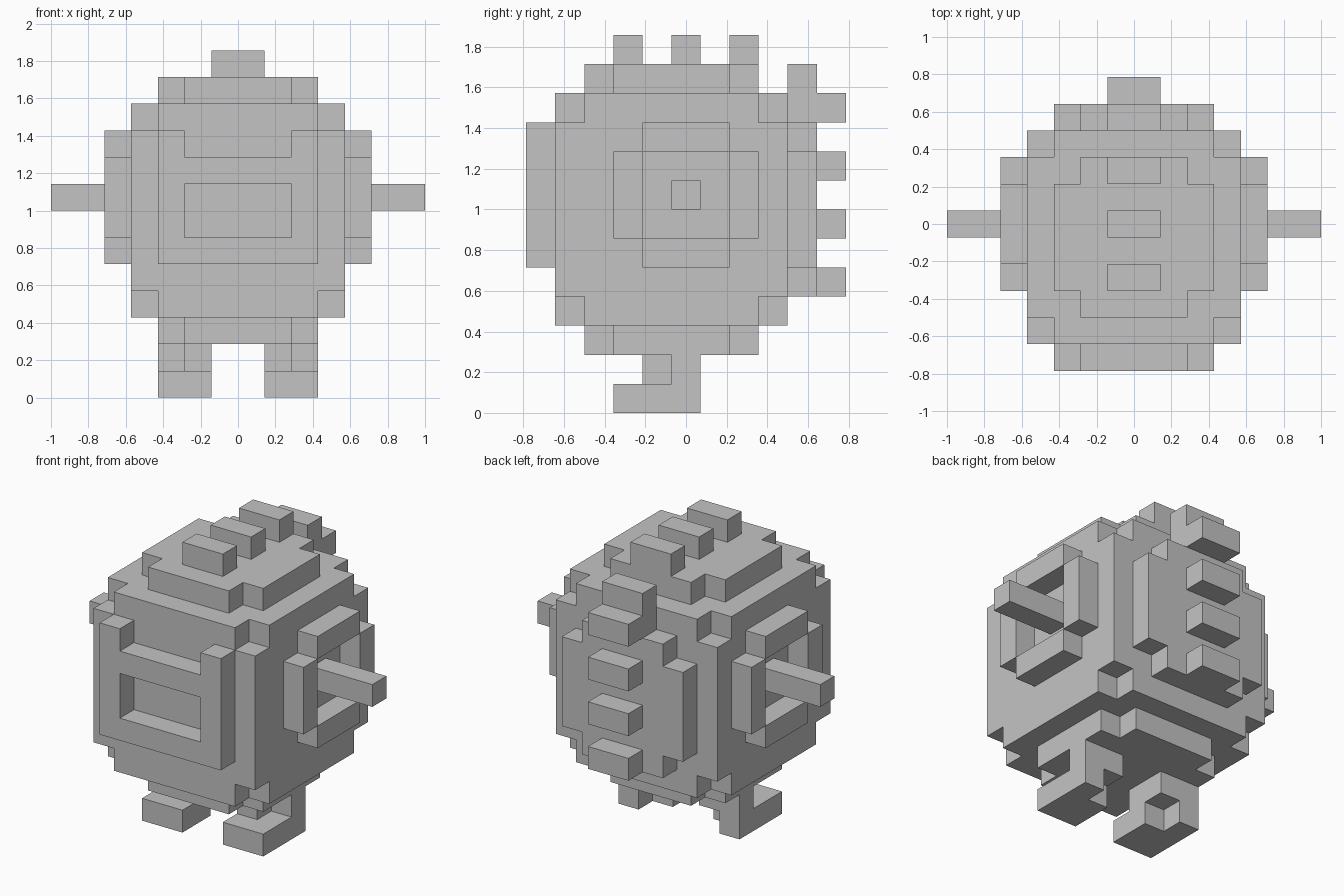
import bpy, bmesh, math
from mathutils import Vector

if "Cube" in bpy.data.objects:
    bpy.data.objects.remove(bpy.data.objects["Cube"])

U = 1 / 7  # edge length of one block

grey = bpy.data.materials.new("plain grey")
grey.diffuse_color = (0.55, 0.55, 0.55, 1)
grey.use_nodes = True
grey.node_tree.nodes["Principled BSDF"].inputs["Base Color"].default_value = grey.diffuse_color

# six block sides: outward direction and the corners that bound it
SIDES = []
for axis in range(3):
    for s in (0, 1):
        n = [0, 0, 0]
        n[axis] = 2 * s - 1
        quad = []
        for a, b in ((0, 0), (1, 0), (1, 1), (0, 1)):
            c = [0, 0, 0]
            c[axis], c[(axis + 1) % 3], c[(axis + 2) % 3] = s, a, b
            quad.append(c)
        SIDES.append((n, quad if s else quad[::-1]))


def cells(box):
    x0, x1, y0, y1, z0, z1 = box
    return {(x, y, z) for x in range(x0, x1) for y in range(y0, y1) for z in range(z0, z1)}


def mirrored(box):
    return (-box[1], -box[0]) + tuple(box[2:])


def part(name, add, cut=()):
    """Block part made of boxes (x0, x1, y0, y1, z0, z1) in block units."""
    solid = set().union(*map(cells, add)).difference(*map(cells, cut))
    bm = bmesh.new()
    verts = {}
    for c in sorted(solid):
        for n, quad in SIDES:
            if tuple(c[i] + n[i] for i in range(3)) in solid:
                continue
            face = []
            for q in quad:
                k = tuple(c[i] + q[i] for i in range(3))
                if k not in verts:
                    verts[k] = bm.verts.new(Vector((k[0], k[1] - 0.5, k[2])) * U)
                face.append(verts[k])
            bm.faces.new(face)
    # merge the flat block faces into large ones
    bmesh.ops.dissolve_limit(bm, angle_limit=math.radians(1), verts=bm.verts[:], edges=bm.edges[:])
    me = bpy.data.meshes.new(name)
    bm.to_mesh(me)
    bm.free()
    me.materials.append(grey)
    ob = bpy.data.objects.new(name, me)
    bpy.context.collection.objects.link(ob)
    return ob


# body cube with its eight corner blocks removed
corners = [(x, x + 1, y, y + 1, z, z + 1) for x in (-4, 3) for y in (-4, 3) for z in (3, 10)]
part("body", [(-4, 4, -4, 4, 3, 11)], corners)

# stepped plates above and below the body
for name, z in (("top_plate", 11), ("bottom_plate", 2)):
    part(name, [(-3, 3, -2, 2, z, z + 1), (-2, 2, -3, 3, z, z + 1)])

# front panel with mouth opening and top notch
part("front_panel", [(-3, 3, -5, -4, 5, 10)], [(-2, 2, -5, -4, 6, 8), (-2, 2, -5, -4, 9, 10)])

# back plate
part("back_plate", [(-3, 3, 4, 5, 5, 9), (-2, 2, 4, 5, 4, 10)])

# ridge of spikes over the top and down the back
for i, y in enumerate((-2, 0, 2)):
    part(f"top_spike_{i + 1}", [(-1, 1, y, y + 1, 12, 13)])
part("corner_spike", [(-1, 1, 4, 5, 10, 12), (-1, 1, 5, 6, 10, 11)])
for i, z in enumerate((8, 6, 4)):
    part(f"back_spike_{i + 1}", [(-1, 1, 5, 6, z, z + 1)])

# paired parts: side rings, arms, legs and feet
PAIRS = {
    "side_ring": ([(4, 5, -1, 2, 5, 10), (4, 5, -2, 3, 6, 9)], [(4, 5, -1, 2, 6, 9)]),
    "arm": ([(4, 7, 0, 1, 7, 8)], []),
    "leg": ([(1, 3, -1, 1, 1, 2)], [(2, 3, -1, 0, 1, 2)]),
    "foot": ([(1, 3, -2, 1, 0, 1)], [(1, 2, 0, 1, 0, 1)]),
}
for name, (add, cut) in PAIRS.items():
    part("right_" + name, add, cut)
    part("left_" + name, [mirrored(b) for b in add], [mirrored(b) for b in cut])
